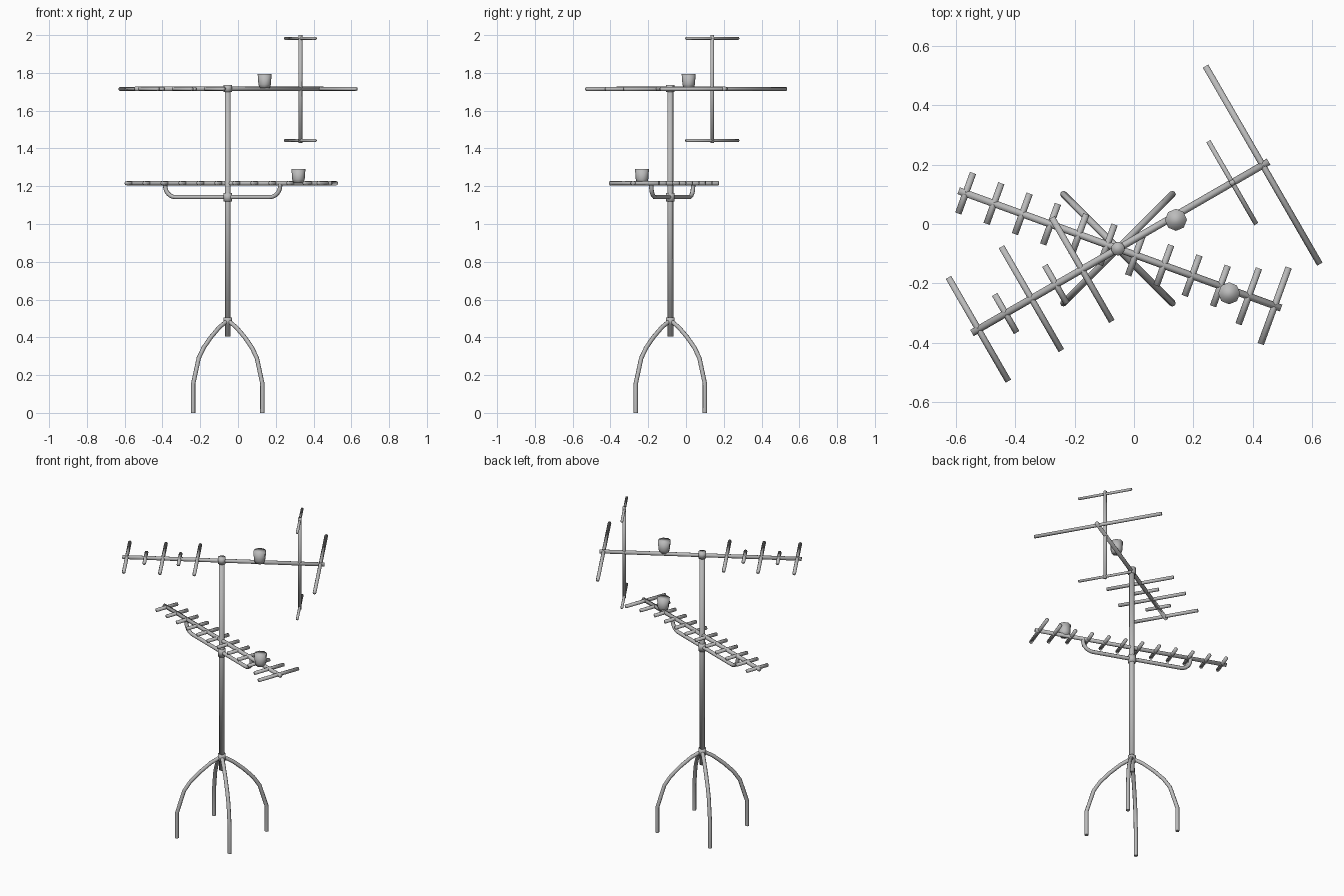
import bpy
import bmesh
from math import cos, sin, radians
from mathutils import Matrix, Vector

cube = bpy.data.objects.get("Cube")
if cube:
    bpy.data.objects.remove(cube, do_unlink=True)

metal = bpy.data.materials.new("light grey metal")
metal.use_nodes = True
grey = (0.5, 0.5, 0.5, 1)
metal.diffuse_color = grey
metal.node_tree.nodes["Principled BSDF"].inputs["Base Color"].default_value = grey

MAST = Vector((-0.054, -0.083, 0))
UP = Vector((0, 0, 1))


def finish(name, mesh):
    """Smooth-shaded object, soft over the end caps too."""
    mesh.materials.clear()
    mesh.materials.append(metal)
    mesh.shade_smooth()
    obj = bpy.data.objects.new(name, mesh)
    bpy.context.collection.objects.link(obj)


def rod(name, a, b, r, sides=8):
    """Straight capped tube from a to b."""
    bm = bmesh.new()
    axis = b - a
    bmesh.ops.create_cone(bm, cap_ends=True, segments=sides, radius1=r,
                          radius2=r, depth=axis.length)
    bm.transform(axis.to_track_quat('Z', 'Y').to_matrix().to_4x4())
    bmesh.ops.translate(bm, verts=bm.verts, vec=(a + b) / 2)
    mesh = bpy.data.meshes.new(name)
    bm.to_mesh(mesh)
    bm.free()
    finish(name, mesh)


def bent_tube(name, points, r):
    """Round tube swept along a path."""
    curve = bpy.data.curves.new(name, 'CURVE')
    curve.dimensions = '3D'
    curve.bevel_depth = r
    curve.bevel_resolution = 2
    curve.use_fill_caps = True
    spline = curve.splines.new('POLY')
    spline.points.add(len(points) - 1)
    for p, co in zip(spline.points, points):
        p.co = (*co, 1)
    temp = bpy.data.objects.new(name + " path", curve)
    bpy.context.collection.objects.link(temp)
    bpy.context.view_layer.update()
    mesh = bpy.data.meshes.new_from_object(
        temp.evaluated_get(bpy.context.evaluated_depsgraph_get()))
    bpy.data.objects.remove(temp, do_unlink=True)
    finish(name, mesh)


def cup(name, base, sides=8):
    """Closed tapered housing, narrowing at the foot."""
    bm = bmesh.new()
    rings = []
    for r, z in ((0.027, 0), (0.033, 0.02), (0.037, 0.074)):
        ring = bmesh.ops.create_circle(bm, segments=sides, radius=r,
                                       matrix=Matrix.Translation(base + UP * z))
        rings.append(ring["verts"])
    for lo, hi in zip(rings, rings[1:]):
        for i in range(sides):
            j = (i + 1) % sides
            bm.faces.new((lo[i], lo[j], hi[j], hi[i]))
    bm.faces.new(rings[0])
    bm.faces.new(rings[-1])
    bmesh.ops.recalc_face_normals(bm, faces=bm.faces)
    mesh = bpy.data.meshes.new(name)
    bm.to_mesh(mesh)
    bm.free()
    finish(name, mesh)


def boom(name, angle, z, start, end, elements, r):
    """Boom with crosswise elements; returns a function placing points along it."""
    along = Vector((cos(radians(angle)), sin(radians(angle)), 0))
    across = Vector((-along.y, along.x, 0))

    def at(t, height=z):
        return MAST + along * t + UP * height

    rod(name, at(start), at(end), 0.012)
    for i, (t, length) in enumerate(elements):
        half = across * length / 2
        rod(f"{name}_element_{i + 1}", at(t) - half, at(t) + half, r)
    return at, across


# Mast and clamps
rod("mast", MAST + UP * 0.405, MAST + UP * 1.732, 0.0155, 12)
for name, z, h in (("leg_hub", 0.485, 0.04), ("bracket_clamp", 1.141, 0.045),
                   ("top_clamp", 1.718, 0.038)):
    rod(name, MAST + UP * (z - h / 2), MAST + UP * (z + h / 2), 0.023, 10)

# Four arched legs
arch = [(0, 0.49), (0.045, 0.453), (0.09, 0.4), (0.128, 0.345),
        (0.154, 0.29), (0.183, 0.155), (0.183, 0)]
for sx, side in ((1, "left"), (-1, "right")):
    for sy, end in ((1, "back"), (-1, "front")):
        bent_tube(f"{end}_{side}_leg",
                  [MAST + Vector((sx * d, sy * d, z)) for d, z in arch], 0.0115)

# Upper antenna with alternating long and short elements
at, across = boom("upper_boom", 30, 1.715, -0.567, 0.585,
                  [(-0.542, 0.403), (-0.436, 0.148), (-0.336, 0.403),
                   (-0.241, 0.148), (-0.14, 0.403), (0.562, 0.769)], 0.0105)
cup("upper_cup", Vector((0.141, 0.014, 1.719)))

# Upright dipole pole with thin crossbars
rod("dipole_pole", at(0.444, 1.43), at(0.444, 2.0), 0.0105)
for name, z in (("dipole_bottom_bar", 1.442), ("dipole_top_bar", 1.983)):
    rod(name, at(0.444, z) - across * 0.161, at(0.444, z) + across * 0.161, 0.008)

# Lower antenna with evenly spaced short elements
short = [(-0.545 + 0.1013 * i, 0.145) for i in range(10)]
at, across = boom("lower_boom", -20, 1.216, -0.57, 0.584,
                  short + [(0.468, 0.2), (0.561, 0.274)], 0.011)
cup("lower_cup", Vector((0.32, -0.233, 1.217)))

# Bent support bracket under the lower boom
R, low = 0.06, 1.142
left_end, right_end = -0.353, 0.295
corner = [radians(15 * k) for k in range(7)]
path = [at(left_end)]
path += [at(left_end + R * (1 - cos(a)), low + R * (1 - sin(a))) for a in corner]
path += [at(right_end - R * (1 - cos(a)), low + R * (1 - sin(a))) for a in reversed(corner)]
path.append(at(right_end))
bent_tube("support_bracket", path, 0.0115)
